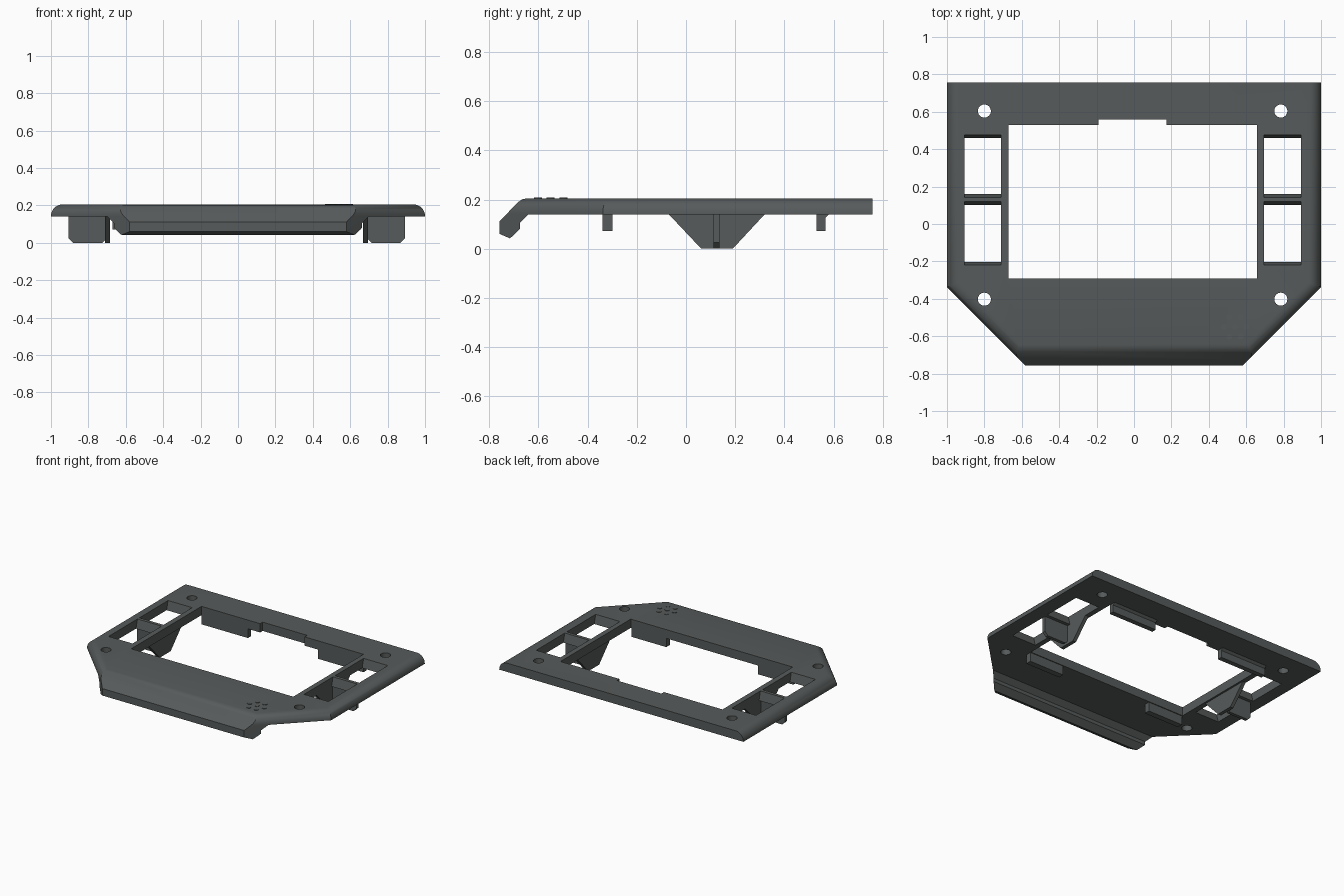
import bpy, bmesh, math
from mathutils import Vector, Matrix

if "Cube" in bpy.data.objects:
    bpy.data.objects.remove(bpy.data.objects["Cube"])

grey = bpy.data.materials.new("dark grey plastic")
grey.diffuse_color = (0.095, 0.104, 0.104, 1)
grey.use_nodes = True
grey.node_tree.nodes["Principled BSDF"].inputs["Base Color"].default_value = grey.diffuse_color


def prism(name, pts, axis, a, b, matrix=None):
    """Extrude a closed 2D profile along one axis, from a to b."""
    place = {"x": lambda p, t: (t, p[0], p[1]),
             "y": lambda p, t: (p[0], t, p[1]),
             "z": lambda p, t: (p[0], p[1], t)}[axis]
    bm = bmesh.new()
    face = bm.faces.new([bm.verts.new(place(p, a)) for p in pts])
    out = bmesh.ops.extrude_face_region(bm, geom=[face])
    shift = Vector(place((0, 0), b - a))
    bmesh.ops.translate(bm, vec=shift, verts=[v for v in out["geom"] if isinstance(v, bmesh.types.BMVert)])
    if matrix:
        bm.transform(matrix)
    bmesh.ops.recalc_face_normals(bm, faces=bm.faces)
    mesh = bpy.data.meshes.new(name)
    bm.to_mesh(mesh)
    bm.free()
    mesh.materials.append(grey)
    ob = bpy.data.objects.new(name, mesh)
    bpy.context.collection.objects.link(ob)
    return ob


def rect(x0, x1, y0, y1):
    return [(x0, y0), (x1, y0), (x1, y1), (x0, y1)]


def circle(x, y, r, n=24):
    return [(x + r * math.cos(i * math.tau / n), y + r * math.sin(i * math.tau / n)) for i in range(n)]


def boolean(ob, cutter, op="DIFFERENCE"):
    mod = ob.modifiers.new("cut", "BOOLEAN")
    mod.object, mod.operation, mod.solver = cutter, op, "EXACT"
    bpy.context.view_layer.objects.active = ob
    bpy.ops.object.modifier_apply(modifier=mod.name)
    bpy.data.objects.remove(cutter)


LOW, TOP, R = 0.14, 0.205, 0.062

# Plate with the sloping front lip, drawn from the side
plate = prism("faceplate", [(0.757, LOW), (0.757, TOP), (-0.645, TOP), (-0.665, 0.201), (-0.682, 0.19),
                            (-0.757, 0.112), (-0.757, 0.06), (-0.715, 0.042), (-0.675, 0.08),
                            (-0.675, 0.105), (-0.64, LOW)], "x", -1.1, 1.1)

# Rounded left and right edges
arc = [(1 - R + R * math.cos(i * math.pi / 16), TOP - R + R * math.sin(i * math.pi / 16)) for i in range(9)]
sides = [(1, -0.1)] + arc
boolean(plate, prism("side_trim", sides + [(-x, z) for x, z in reversed(sides)], "y", -2, 2), "INTERSECT")

# Diagonal front corners with the same rounded edge
diagonal = sides + [(-2, TOP), (-2, -0.1)]
for s in (1, -1):
    # the trim's edge runs at 45 degrees through the front corner
    m = Matrix.Translation((s * 0.79, -0.548, 0)) @ Matrix.Rotation(-s * math.pi / 4, 4, "Z")
    pts = [(s * (x - 1), z) for x, z in diagonal]
    boolean(plate, prism("corner_trim", pts, "y", -3, 3, m), "INTERSECT")

# Main opening with its notch
boolean(plate, prism("opening", [(-0.67, -0.292), (0.657, -0.292), (0.657, 0.53), (0.175, 0.53), (0.175, 0.56),
                                 (-0.19, 0.56), (-0.19, 0.53), (-0.67, 0.53)], "z", 0, 0.4))

# Side windows with sloped ends, and screw holes
for x0, x1 in ((-0.907, -0.71), (0.695, 0.893)):
    for y0, y1 in ((-0.202, 0.102), (0.16, 0.46)):
        pts = [(y0, 0.1), (y0, LOW), (y0 - 0.034, 0.27), (y1 + 0.034, 0.27), (y1, LOW), (y1, 0.1)]
        boolean(plate, prism("window", pts, "x", x0, x1))
for x in (-0.8, 0.785):
    for y in (-0.402, 0.604):
        boolean(plate, prism("hole", circle(x, y, 0.035), "z", 0, 0.4))

# Gussets and cross walls below the side windows
for side, inner0, inner1, wall0, wall1 in (("left", -0.71, -0.684, -0.907, -0.7),
                                           ("right", 0.668, 0.695, 0.69, 0.893)):
    prism(side + "_gusset", [(-0.07, LOW + 0.005), (-0.07, LOW), (0.062, 0), (0.19, 0), (0.32, LOW),
                             (0.32, LOW + 0.005)], "x", inner0, inner1)
    c = 0.025
    prism(side + "_cross_wall", [(wall0, LOW + 0.005), (wall0, c), (wall0 + c, 0), (wall1 - c, 0),
                                 (wall1, c), (wall1, LOW + 0.005)], "y", 0.112, 0.136)

# Locating tabs behind the main opening's edges
for name, x0, x1, y0, y1 in (("back_left_tab", -0.67, -0.29, 0.53, 0.566),
                             ("back_right_tab", 0.285, 0.657, 0.53, 0.566),
                             ("front_left_tab", -0.67, -0.38, -0.34, -0.298),
                             ("front_right_tab", 0.37, 0.657, -0.34, -0.298)):
    foot = [(y0, LOW + 0.005), (y0, 0.072), (y1, 0.072)]
    if y0 > 0:
        foot += [(y1, 0.125), (y1 + 0.015, LOW)]
    prism(name, foot + [(y1, LOW + 0.005)], "x", x0, x1)

# Cluster of small raised dots near the front right corner
for i in range(7):
    a, r = i * math.tau / 6, 0.06 if i < 6 else 0
    prism("dot", circle(0.54 + r * math.cos(a), -0.55 + r * math.sin(a), 0.016, 12), "z", TOP - 0.002, TOP + 0.003)

# Smooth the rounded edges, keep the rest sharp
bpy.ops.object.select_all(action="DESELECT")
plate.select_set(True)
bpy.context.view_layer.objects.active = plate
bpy.ops.object.shade_smooth_by_angle(angle=math.radians(30))
